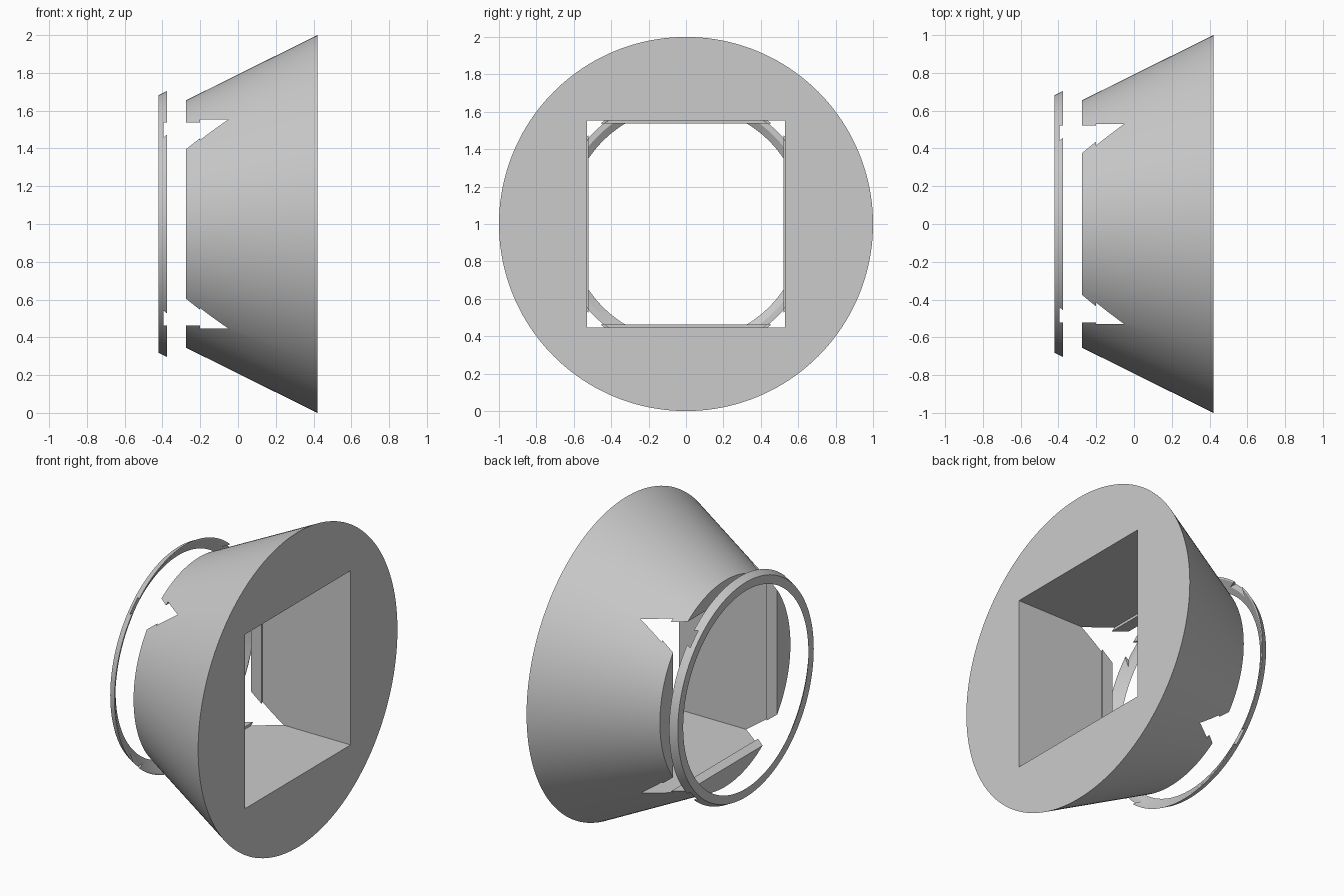
import bpy, bmesh, math

SEGMENTS = 160
CENTRE_Z = 1.0

default = bpy.data.objects.get("Cube")
if default:
    bpy.data.objects.remove(default, do_unlink=True)

grey = bpy.data.materials.new("plain grey")
grey.use_nodes = True
colour = (0.6, 0.6, 0.6, 1)
grey.diffuse_color = colour
grey.node_tree.nodes["Principled BSDF"].inputs["Base Color"].default_value = colour


def add_object(name, bm):
    bmesh.ops.recalc_face_normals(bm, faces=bm.faces)
    mesh = bpy.data.meshes.new(name)
    bm.to_mesh(mesh)
    bm.free()
    mesh.materials.append(grey)
    obj = bpy.data.objects.new(name, mesh)
    bpy.context.collection.objects.link(obj)
    return obj


def revolve(name, profile, closed):
    """Turn (x, radius) points around the x axis; an open profile gets flat caps."""
    bm = bmesh.new()
    loops = []
    for x, r in profile:
        angles = [2 * math.pi * i / SEGMENTS for i in range(SEGMENTS)]
        loops.append([bm.verts.new((x, r * math.cos(a), CENTRE_Z + r * math.sin(a)))
                      for a in angles])
    pairs = list(zip(loops, loops[1:]))
    if closed:
        pairs.append((loops[-1], loops[0]))
    else:
        bm.faces.new(loops[0])
        bm.faces.new(loops[-1])
    for a, b in pairs:
        for i in range(SEGMENTS):
            j = (i + 1) % SEGMENTS
            bm.faces.new((a[i], a[j], b[j], b[i]))
    return add_object(name, bm)


def cut_box(obj, x0, x1, half_y, half_z):
    """Cut a rectangular channel running along x."""
    bm = bmesh.new()
    bmesh.ops.create_cube(bm, size=2)
    bmesh.ops.scale(bm, vec=((x1 - x0) / 2, half_y, half_z), verts=bm.verts)
    bmesh.ops.translate(bm, vec=((x0 + x1) / 2, 0, CENTRE_Z), verts=bm.verts)
    cutter = add_object("channel_cutter", bm)
    cutter.hide_render = True
    mod = obj.modifiers.new("channel", "BOOLEAN")
    mod.operation = "DIFFERENCE"
    mod.solver = "EXACT"
    mod.object = cutter
    bpy.context.view_layer.objects.active = obj
    bpy.ops.object.modifier_apply(modifier=mod.name)
    bpy.data.objects.remove(cutter, do_unlink=True)


def smooth(obj):
    bpy.ops.object.select_all(action="DESELECT")
    obj.select_set(True)
    bpy.context.view_layer.objects.active = obj
    bpy.ops.object.shade_smooth_by_angle(angle=math.radians(20))


# Flared body: wide rectangular channel, with a slightly narrower lip at the small end
body = revolve("flared_body", [(-0.275, 0.655), (0.42, 1.0)], closed=False)
cut_box(body, -1, 1, 0.522, 0.537)
cut_box(body, -0.2, 1, 0.53, 0.553)
smooth(body)

# Thin bevelled ring, its inner edge notched at the four corners of the channel
ring = revolve("end_ring", [(-0.42, 0.682), (-0.375, 0.705),
                            (-0.375, 0.695), (-0.42, 0.628)], closed=True)
cut_box(ring, -0.395, 1, 0.522, 0.537)
smooth(ring)
